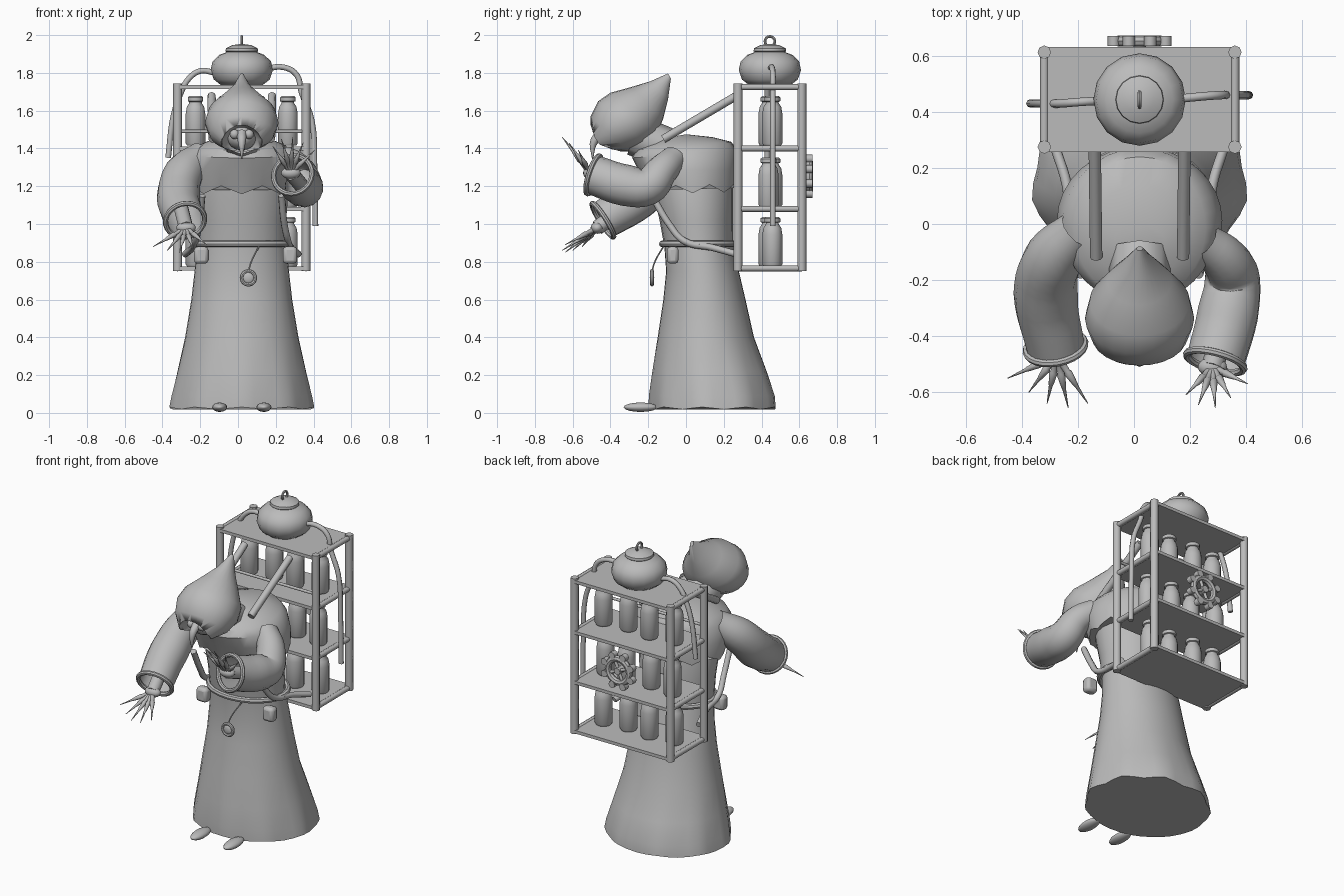
import bpy, bmesh, math
from mathutils import Vector

if "Cube" in bpy.data.objects:
    bpy.data.objects.remove(bpy.data.objects["Cube"])

grey = bpy.data.materials.new("plain grey")
grey.use_nodes = True
grey.diffuse_color = (0.5, 0.5, 0.5, 1)
grey.node_tree.nodes["Principled BSDF"].inputs["Base Color"].default_value = (0.5, 0.5, 0.5, 1)
CX = 0.02


def finish(ob, name, angle=40):
    ob.name = name
    ob.data.materials.clear()
    ob.data.materials.append(grey)
    bpy.ops.object.select_all(action='DESELECT')
    ob.select_set(True)
    bpy.context.view_layer.objects.active = ob
    bpy.ops.object.shade_smooth_by_angle(angle=math.radians(angle))
    return ob


def from_bmesh(bm, name, angle=40):
    bmesh.ops.recalc_face_normals(bm, faces=bm.faces)
    me = bpy.data.meshes.new(name)
    bm.to_mesh(me)
    bm.free()
    ob = bpy.data.objects.new(name, me)
    bpy.context.collection.objects.link(ob)
    return finish(ob, name, angle)


def loft(name, rings, seg=24, wave=lambda i, a: (1, 0), cx=CX, caps=True):
    """Rings are (front y, front z, back y, back z, half width)."""
    bm = bmesh.new()
    loops = []
    for i, (fy, fz, by, bz, w) in enumerate(rings):
        mid, half = Vector((cx, (fy + by) / 2, (fz + bz) / 2)), Vector((0, (fy - by) / 2, (fz - bz) / 2))
        loop = []
        for k in range(seg):
            a = 2 * math.pi * k / seg
            scale, lift = wave(i, a)
            p = mid + (half * math.cos(a) + Vector((w * math.sin(a), 0, 0))) * scale
            loop.append(bm.verts.new(p + Vector((0, 0, lift))))
        loops.append(loop)
    for lo, hi in zip(loops, loops[1:]):
        for k in range(seg):
            bm.faces.new((lo[k], lo[(k + 1) % seg], hi[(k + 1) % seg], hi[k]))
    if caps:
        bm.faces.new(loops[0])
        bm.faces.new(loops[-1])
    return from_bmesh(bm, name)


def tube(name, pts, radii, smooth=True, caps=True, sides=2):
    cu = bpy.data.curves.new(name, 'CURVE')
    cu.dimensions = '3D'
    cu.bevel_depth, cu.bevel_resolution, cu.resolution_u = 1, sides, 5
    cu.use_fill_caps = caps
    if isinstance(radii, float):
        radii = [radii] * len(pts)
    sp = cu.splines.new('BEZIER')
    sp.bezier_points.add(len(pts) - 1)
    for bp, p, r in zip(sp.bezier_points, pts, radii):
        bp.co, bp.radius = p, r
        bp.handle_left_type = bp.handle_right_type = 'AUTO' if smooth else 'VECTOR'
    ob = bpy.data.objects.new(name, cu)
    bpy.context.collection.objects.link(ob)
    bpy.ops.object.select_all(action='DESELECT')
    ob.select_set(True)
    bpy.context.view_layer.objects.active = ob
    bpy.ops.object.convert(target='MESH')
    return finish(bpy.context.object, name, 50)


def ball(name, loc, size, seg=16):
    bpy.ops.mesh.primitive_uv_sphere_add(segments=seg, ring_count=seg // 2, location=loc)
    bpy.context.object.scale = size
    return finish(bpy.context.object, name)


def box(name, loc, size, bevel=0.0):
    bpy.ops.mesh.primitive_cube_add(size=1, location=loc)
    ob = bpy.context.object
    ob.scale = size
    bpy.ops.object.transform_apply(location=False, rotation=False, scale=True)
    if bevel:
        m = ob.modifiers.new("rounding", 'BEVEL')
        m.width, m.segments = bevel, 2
    return finish(ob, name)


def torus(name, loc, rot, big, small, scale=(1, 1, 1)):
    bpy.ops.mesh.primitive_torus_add(location=loc, rotation=rot, major_radius=big, minor_radius=small,
                                     major_segments=24, minor_segments=8)
    bpy.context.object.scale = scale
    return finish(bpy.context.object, name)


def lathe(name, loc, profile, seg=14):
    """Profile is a list of (radius, height)."""
    rings = [(loc[1] - r, loc[2] + z, loc[1] + r, loc[2] + z, r) for r, z in profile]
    return loft(name, rings, seg, cx=loc[0])


# Robe: flared skirt with folds at the hem, torso, and ragged shoulder cape
def folds(i, a):
    f = math.cos(9 * a)
    return (1 + (0.025, 0.02, 0.01, 0, 0, 0, 0)[i] * f, 0.006 * f if i == 0 else 0)


loft("skirt", [(-0.19, 0.025, 0.48, 0.025, 0.38), (-0.19, 0.09, 0.475, 0.09, 0.37),
               (-0.175, 0.22, 0.43, 0.22, 0.34), (-0.15, 0.4, 0.36, 0.4, 0.3),
               (-0.12, 0.6, 0.315, 0.6, 0.267), (-0.105, 0.75, 0.28, 0.75, 0.25),
               (-0.115, 0.89, 0.25, 0.89, 0.235)], 36, folds)
loft("torso", [(-0.115, 0.88, 0.25, 0.88, 0.235), (-0.14, 1.02, 0.25, 1.02, 0.235),
               (-0.18, 1.2, 0.25, 1.22, 0.25), (-0.2, 1.34, 0.22, 1.38, 0.2)])
loft("cape", [(-0.2, 1.18, 0.27, 1.19, 0.285), (-0.25, 1.28, 0.275, 1.29, 0.295),
              (-0.285, 1.35, 0.27, 1.39, 0.275), (-0.27, 1.39, 0.24, 1.435, 0.235),
              (-0.2, 1.42, 0.14, 1.46, 0.17), (-0.14, 1.45, 0.0, 1.475, 0.09)], 32,
     lambda i, a: (1, 0.022 * math.cos(8 * a + math.pi) if i == 0 else 0))
tube("neck", [(CX, -0.1, 1.4), (CX, -0.27, 1.47)], 0.11)

# Hood with an arched face opening
hood = loft("hood", [(-0.505, 1.49, -0.43, 1.38, 0.11), (-0.505, 1.57, -0.30, 1.385, 0.17),
                     (-0.465, 1.65, -0.21, 1.42, 0.195), (-0.40, 1.695, -0.15, 1.48, 0.178),
                     (-0.29, 1.725, -0.12, 1.56, 0.115), (-0.19, 1.755, -0.095, 1.66, 0.052),
                     (-0.095, 1.797, -0.08, 1.77, 0.012)])
cutter = ball("face_opening_cutter", (CX, -0.48, 1.41), (0.11, 0.14, 0.115), 20)
cutter.hide_render = True
cutter.hide_set(True)
cut = hood.modifiers.new("face opening", 'BOOLEAN')
cut.operation, cut.object, cut.solver = 'DIFFERENCE', cutter, 'EXACT'
ball("face", (CX, -0.36, 1.46), (0.08, 0.09, 0.07))
for side in (-1, 1):
    ball("eye", (CX + side * 0.038, -0.445, 1.475), (0.026, 0.026, 0.026), 12)
tube("beak", [(CX, -0.44, 1.48), (CX, -0.485, 1.44), (CX, -0.495, 1.345)], [0.028, 0.022, 0.003])


# Sleeves, cuffs and clawed hands
def arm(side, path, radii, palm, tips):
    tube(side + "_sleeve", path, radii, caps=False, sides=5)
    aim = (Vector(path[-1]) - Vector(path[-2])).normalized()
    torus(side + "_cuff", path[-1], aim.to_track_quat('Z', 'Y').to_euler(), radii[-1], 0.014)
    palm = Vector(palm)
    tube(side + "_forearm", [path[-2], palm], 0.04)
    ball(side + "_palm", palm, (0.052, 0.035, 0.032))
    for tip in tips:
        d = Vector(tip) - palm
        tube(side + "_finger", [palm + d * t for t in (0.1, 0.33, 0.36, 0.6, 0.63, 1)],
             [0.014, 0.011, 0.015, 0.009, 0.007, 0.0015], smooth=False)


arm("right", [(-0.19, -0.02, 1.36), (-0.285, -0.12, 1.27), (-0.315, -0.25, 1.14), (-0.28, -0.44, 1.02)],
    [0.08, 0.105, 0.115, 0.105], (-0.275, -0.47, 0.98),
    [(-0.45, -0.55, 0.88), (-0.375, -0.6, 0.86), (-0.31, -0.64, 0.85), (-0.235, -0.655, 0.86), (-0.165, -0.64, 0.89)])
arm("left", [(0.24, -0.06, 1.35), (0.325, -0.13, 1.28), (0.35, -0.2, 1.2), (0.335, -0.32, 1.205), (0.29, -0.49, 1.26)],
    [0.07, 0.085, 0.1, 0.11, 0.105], (0.28, -0.51, 1.27),
    [(0.185, -0.61, 1.41), (0.23, -0.645, 1.45), (0.29, -0.655, 1.46), (0.345, -0.62, 1.43), (0.405, -0.57, 1.39)])

# Feet, belt, pouches and hanging pendant
for side in (-1, 1):
    ball("foot", (CX + side * 0.117, -0.24, 0.03), (0.04, 0.09, 0.025))
    box("belt_pouch", (0.04 + side * 0.235, -0.07, 0.835), (0.075, 0.06, 0.09), 0.018)
torus("belt", (CX + 0.005, 0.07, 0.895), (0, 0, 0), 0.235, 0.018, (1.04, 0.84, 1))
tube("pendant_cord", [(0.11, -0.12, 0.88), (0.07, -0.165, 0.8), (0.055, -0.18, 0.75)], 0.004)
torus("pendant_rim", (0.055, -0.18, 0.715), (math.pi / 2, 0, 0), 0.036, 0.01)
ball("pendant", (0.055, -0.18, 0.715), (0.03, 0.012, 0.03))

# Backpack rack: posts, shelves with edge bars, shoulder straps
for side in (-1, 1):
    x = CX + side * 0.34
    for y in (0.275, 0.613):
        tube("rack_post", [(x, y, 0.75), (x, y, 1.745)], 0.024)
    for z in (0.765, 1.08, 1.4, 1.725):
        tube("rack_side_bar", [(x, 0.275, z), (x, 0.613, z)], 0.016)
    tube("shoulder_strap", [(CX + side * 0.16, 0.27, 1.68), (CX + side * 0.155, -0.12, 1.45)], 0.022)
    tube("lower_strap", [(CX + side * 0.21, -0.18, 1.15), (CX + side * 0.225, -0.09, 1.0),
                         (CX + side * 0.245, -0.01, 0.91), (CX + side * 0.26, 0.14, 0.875),
                         (CX + side * 0.3, 0.27, 0.84)], 0.018)
for z in (0.765, 1.08, 1.4, 1.725):
    box("rack_shelf", (CX, 0.444, z), (0.68, 0.375, 0.02))
tube("rack_rail", [(CX - 0.34, 0.275, 1.49), (CX + 0.34, 0.275, 1.49)], 0.009)

# Bottles on the shelves
bottle = [(0.046, 0), (0.053, 0.012), (0.053, 0.17), (0.047, 0.205), (0.034, 0.225),
          (0.034, 0.232), (0.042, 0.235), (0.042, 0.255), (0.034, 0.262)]
for row, z in enumerate((0.775, 1.09, 1.415)):
    for col in range(4):
        shift = 0.02 * ((col + row) % 2) - 0.01
        lathe("bottle", (CX - 0.245 + col * 0.163, 0.447 + shift, z), bottle)

# Round pot on top with lid ring, and hoses running down the sides
lathe("pot", (CX, 0.444, 1.735), [(0.11, 0), (0.148, 0.03), (0.165, 0.08), (0.155, 0.125), (0.12, 0.16),
                                   (0.08, 0.175), (0.086, 0.18), (0.084, 0.195), (0.05, 0.212), (0.015, 0.217)], 16)
torus("pot_ring", (CX, 0.444, 1.967), (0, math.pi / 2, 0), 0.026, 0.007)
tube("left_hose", [(0.14, 0.445, 1.82), (0.24, 0.455, 1.83), (0.31, 0.46, 1.79), (0.335, 0.46, 1.7),
                   (0.39, 0.46, 1.55), (0.405, 0.46, 1.3), (0.41, 0.46, 0.99)], 0.015)
tube("right_hose", [(-0.12, 0.44, 1.8), (-0.2, 0.435, 1.81), (-0.26, 0.43, 1.77), (-0.3, 0.43, 1.7),
                    (-0.34, 0.43, 1.58), (-0.37, 0.43, 1.35)], 0.015)

# Valve wheel on the back of the rack
hub = Vector((CX, 0.653, 1.253))
torus("wheel_rim", hub, (math.pi / 2, 0, 0), 0.075, 0.02)
lathe_hub = tube("wheel_hub", [hub - Vector((0, 0.045, 0)), hub + Vector((0, 0.018, 0))], 0.022)
for k in range(8):
    a = k * math.pi / 4 + math.pi / 8
    d = Vector((math.cos(a), 0, math.sin(a)))
    knob = hub + d * 0.1
    tube("wheel_knob", [knob - Vector((0, 0.018, 0)), knob + Vector((0, 0.018, 0))], 0.022)
    if k % 2:
        tube("wheel_spoke", [hub, hub + d * 0.07], 0.01)
